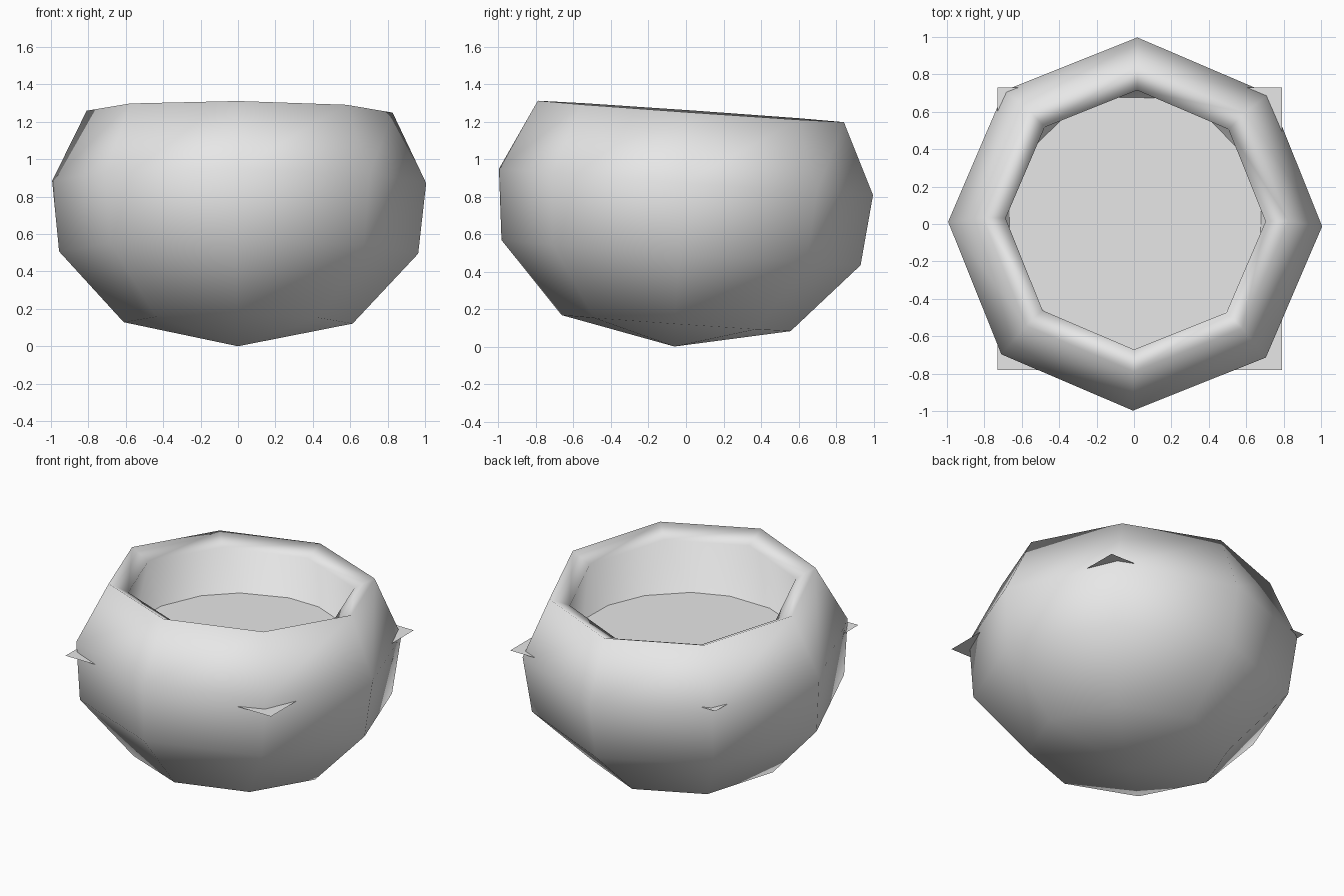
import bpy, bmesh
from math import sin, cos, pi, radians

old = bpy.data.objects.get("Cube")
if old:
    bpy.data.objects.remove(old, do_unlink=True)

SIDES = 8

# One plain grey for everything
grey = bpy.data.materials.new("light_grey")
grey.use_nodes = True
colour = (0.8, 0.8, 0.8, 1)
grey.diffuse_color = colour
grey.node_tree.nodes["Principled BSDF"].inputs["Base Color"].default_value = colour


def make_object(name, bm, smooth):
    mesh = bpy.data.meshes.new(name)
    for face in bm.faces:
        face.smooth = smooth
    bm.to_mesh(mesh)
    bm.free()
    mesh.materials.append(grey)
    obj = bpy.data.objects.new(name, mesh)
    bpy.context.collection.objects.link(obj)
    return obj


def ring(bm, radius, height, turn=0.0):
    angles = [2 * pi * (i + turn) / SIDES - radians(0.7) for i in range(SIDES)]
    return [bm.verts.new((radius * cos(a), radius * sin(a), height)) for a in angles]


# Bowl: faceted round shell, open at the top, with a thick sloping rim
bm = bmesh.new()
pole = bm.verts.new((0, 0, 0))
profile = [(0.612, 0.125), (0.96, 0.502), (1.0, 0.88), (0.818, 1.257), (0.695, 1.197)]
rings = [ring(bm, r, h) for r, h in profile]
floor = ring(bm, 0.70, 0.52, turn=0.5)
for i in range(SIDES):
    j = (i + 1) % SIDES
    bm.faces.new((pole, rings[0][j], rings[0][i]))
    for low, high in zip(rings, rings[1:]):
        bm.faces.new((low[i], low[j], high[j], high[i]))
    # Inner wall twists by half a side on its way down
    bm.faces.new((rings[-1][i], rings[-1][j], floor[i]))
    bm.faces.new((rings[-1][j], floor[j], floor[i]))
bm.faces.new(floor)
bowl = make_object("bowl", bm, True)
bowl.location = (0, -0.0615, 0)
bowl.rotation_euler = (radians(-4), radians(0.4), 0)

# Flat square liquid surface whose corners reach just through the wall
bm = bmesh.new()
corners = [(-0.73, -0.78), (0.79, -0.78), (0.79, 0.73), (-0.73, 0.73)]
bm.faces.new([bm.verts.new((x, y, 0.865)) for x, y in corners])
make_object("liquid_surface", bm, False)
